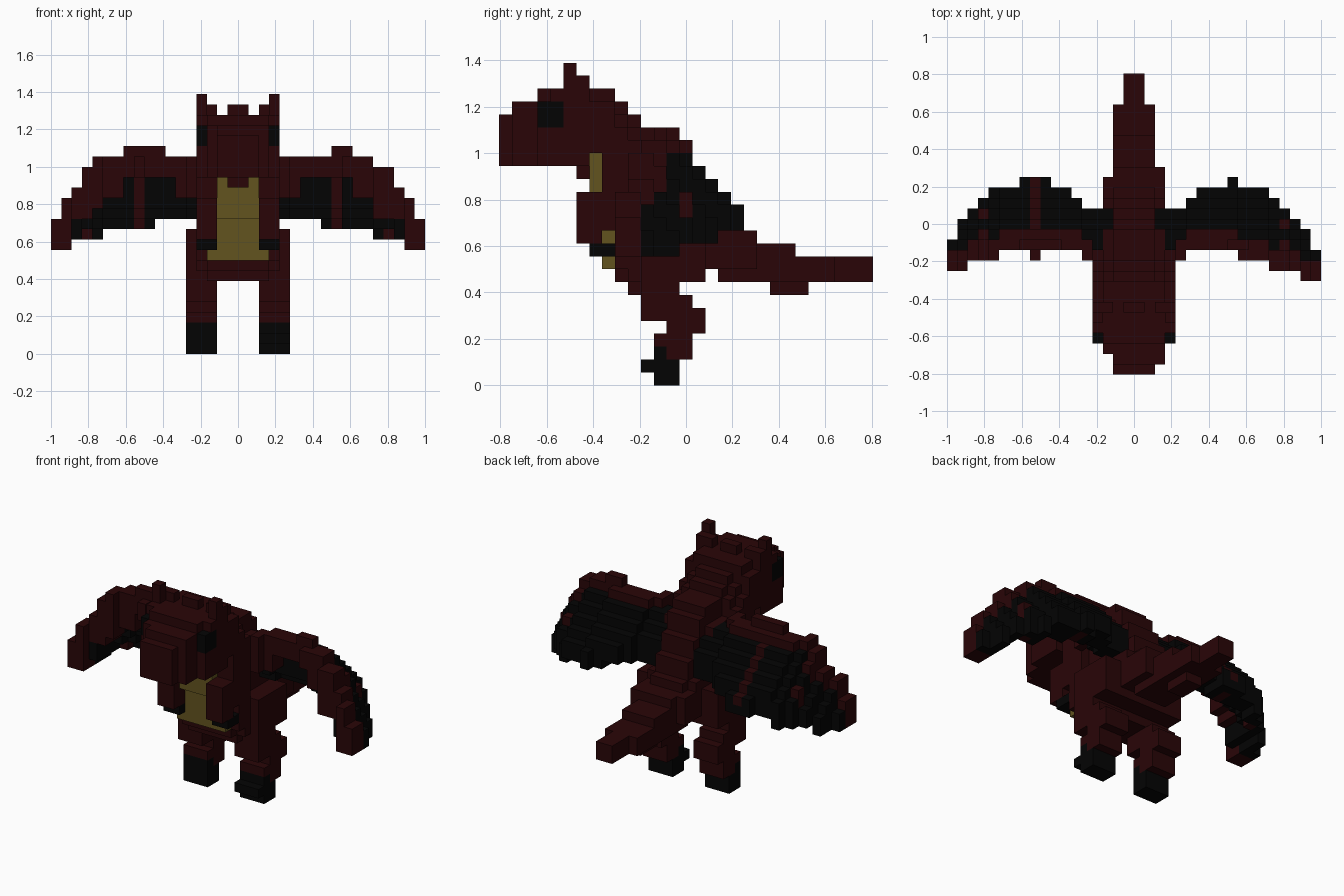
import bpy

if "Cube" in bpy.data.objects:
    bpy.data.objects.remove(bpy.data.objects["Cube"])

V = 1 / 18                      # edge of one cube
RED, BLACK, GOLD = 0, 1, 2
cells = {}                      # (x, y, z) -> (part, colour)


def material(name, col):
    m = bpy.data.materials.new(name)
    m.diffuse_color = (*col, 1)
    m.use_nodes = True
    m.node_tree.nodes["Principled BSDF"].inputs["Base Color"].default_value = m.diffuse_color
    return m


MATS = [material("dark red hide", (0.0225, 0.0016, 0.0022)),
        material("black skin", (0.0012, 0.0012, 0.0012)),
        material("dull gold belly", (0.123, 0.087, 0.0135))]


def fill(part, col, x, y, z, mirror=True):
    """Fill a half-open block of cubes, optionally on both sides."""
    for i in range(*x):
        for j in range(*y):
            for k in range(*z):
                cells[i, j, k] = (part, col)
                if mirror:
                    cells[-1 - i, j, k] = (part, col)


# Wings: column x start, end, leading y, top, bottom, back y, bar height
WING = [(2, 4, 12, 18, 13, 16, 2), (4, 5, 11, 19, 13, 16, 4),
        (5, 6, 12, 19, 13, 17, 4), (6, 8, 12, 19, 13, 18, 2),
        (8, 10, 12, 19, 12, 18, 2), (10, 11, 11, 19, 12, 18, 2),
        (11, 13, 11, 19, 12, 18, 4),
        (13, 14, 10, 18, 11, 17, 5), (14, 15, 10, 18, 11, 16, 5),
        (15, 16, 10, 16, 11, 15, 5), (16, 17, 9, 15, 10, 14, 6),
        (17, 18, 9, 13, 10, 12, 3)]
for side in (0, 1):
    for x0, x1, lead, top, bot, back, bar in WING:
        # the left wing tip is swept one cube further back
        if side and x0 >= 10:
            lead += 1
            back += x0 >= 13
            top += x0 == 13
        for x in range(x0, x1):
            for y in range(lead, back):
                d = y - lead
                t = top - max(0, d - 1)
                low = max(bot, t - (bar if d < 2 else 4))
                for z in range(min(low, t - 1), t):
                    red = d < 2 and x >= 4
                    if 13 <= x < 16 and z < bot + 2:
                        red = False
                    rib = x == 9 and d > 1 and z < t - 1 or x == 14 and d % 2 == 0
                    i = -1 - x if side else x
                    fill("wings", RED if red or rib else BLACK,
                         (i, i + 1), (y, y + 1), (z, z + 1), False)
# Wing knuckles, trailing spikes and one rib
fill("wings", RED, (9, 11), (12, 13), (19, 20), False)
fill("wings", RED, (-11, -7), (12, 13), (19, 20), False)
fill("wings", RED, (-10, -9), (11, 12), (17, 19), False)
fill("wings", BLACK, (9, 10), (18, 19), (12, 14), False)
fill("wings", BLACK, (-11, -8), (18, 19), (12, 14), False)
for y in range(14, 19):
    fill("wings", RED, (-10, -9), (y, y + 1), (31 - y, 32 - y), False)

# Torso slices: y start, end, half width, bottom, top
for y0, y1, w, z0, z1 in [(8, 9, 4, 12, 20), (8, 9, 3, 17, 23), (9, 10, 4, 9, 20),
                          (9, 10, 3, 8, 21), (9, 10, 2, 21, 22), (10, 11, 4, 8, 19),
                          (10, 11, 3, 7, 20), (10, 11, 2, 20, 21),
                          (11, 14, 3, 7, 18), (11, 14, 2, 18, 20), (14, 15, 2, 8, 19),
                          (15, 16, 2, 8, 17), (16, 17, 2, 9, 15), (17, 18, 2, 9, 13),
                          (14, 17, 3, 9, 13)]:
    fill("torso", RED, (0, w), (y0, y1), (z0, z1))

# Belly plate
fill("belly", GOLD, (0, 2), (7, 8), (13, 18))
fill("belly", GOLD, (0, 2), (8, 9), (9, 13))
fill("belly", GOLD, (0, 3), (8, 9), (9, 10))
fill("belly", GOLD, (2, 3), (8, 9), (11, 12))

# Head: snout, skull, throat, horns, crest and eyes
for y0, y1, w, z0, z1 in [(0, 1, 2, 17, 21), (1, 2, 2, 17, 22), (2, 3, 3, 17, 22),
                          (3, 7, 4, 17, 22), (3, 7, 3, 22, 23), (4, 7, 4, 22, 23),
                          (7, 8, 4, 18, 22), (7, 8, 3, 18, 23),
                          (8, 9, 4, 19, 22), (6, 7, 1, 16, 17)]:
    fill("head", RED, (0, w), (y0, y1), (z0, z1))
fill("head", RED, (2, 3), (1, 2), (17, 22), False)
fill("horns", RED, (3, 4), (5, 7), (23, 24))
fill("horns", RED, (3, 4), (5, 6), (24, 25))
fill("horns", RED, (2, 3), (6, 7), (23, 24))
fill("horns", RED, (0, 1), (6, 7), (23, 24))
fill("eyes", BLACK, (3, 4), (3, 5), (20, 22))

# Arms with black claws
fill("arms", RED, (2, 4), (6, 8), (11, 15))
fill("arms", RED, (2, 4), (8, 10), (12, 16))
fill("claws", BLACK, (2, 4), (7, 9), (10, 11))

# Legs: y start, end, bottom, top
for y0, y1, z0, z1 in [(11, 14, 7, 12), (14, 16, 8, 12),
                       (11, 15, 5, 7), (14, 16, 4, 6),
                       (13, 16, 4, 5), (12, 15, 3, 4), (13, 15, 2, 3)]:
    fill("legs", RED, (2, 5), (y0, y1), (z0, z1))
fill("feet", BLACK, (2, 5), (12, 14), (0, 2))
fill("feet", BLACK, (2, 5), (11, 12), (1, 2), False)
fill("feet", BLACK, (2, 5), (12, 13), (2, 3))

# Tail, tapering backwards
fill("tail", RED, (0, 3), (16, 19), (9, 12))
fill("tail", RED, (2, 3), (19, 20), (9, 12), False)
fill("tail", RED, (0, 2), (17, 20), (8, 12))
fill("tail", RED, (0, 2), (20, 23), (8, 11))
fill("tail", RED, (0, 2), (23, 26), (8, 10))
fill("tail", RED, (0, 1), (26, 29), (8, 10))
fill("tail", RED, (0, 1), (21, 24), (7, 8))

# Exposed cube sides: direction and its four corners
SIDES = []
for axis in range(3):
    u, w = (axis + 1) % 3, (axis + 2) % 3
    for s in (0, 1):
        ring = []
        for a, b in ((0, 0), (1, 0), (1, 1), (0, 1)):
            c = [0, 0, 0]
            c[axis], c[u], c[w] = s, a, b
            ring.append(tuple(c))
        step = [0, 0, 0]
        step[axis] = 2 * s - 1
        SIDES.append((step, ring if s else ring[::-1]))


def build(part):
    index, faces, cols = {}, [], []
    for (x, y, z), (name, col) in cells.items():
        if name != part:
            continue
        for (dx, dy, dz), ring in SIDES:
            if (x + dx, y + dy, z + dz) in cells:
                continue
            faces.append([index.setdefault((x + a, y + b, z + c), len(index))
                          for a, b, c in ring])
            cols.append(col)
    me = bpy.data.meshes.new(part)
    me.from_pydata([(x * V, (y - 14.5) * V, z * V) for x, y, z in index], [], faces)
    for m in MATS:
        me.materials.append(m)
    me.polygons.foreach_set("material_index", cols)
    me.update()
    bpy.context.collection.objects.link(bpy.data.objects.new(part, me))


for part in sorted({p for p, _ in cells.values()}):
    build(part)
